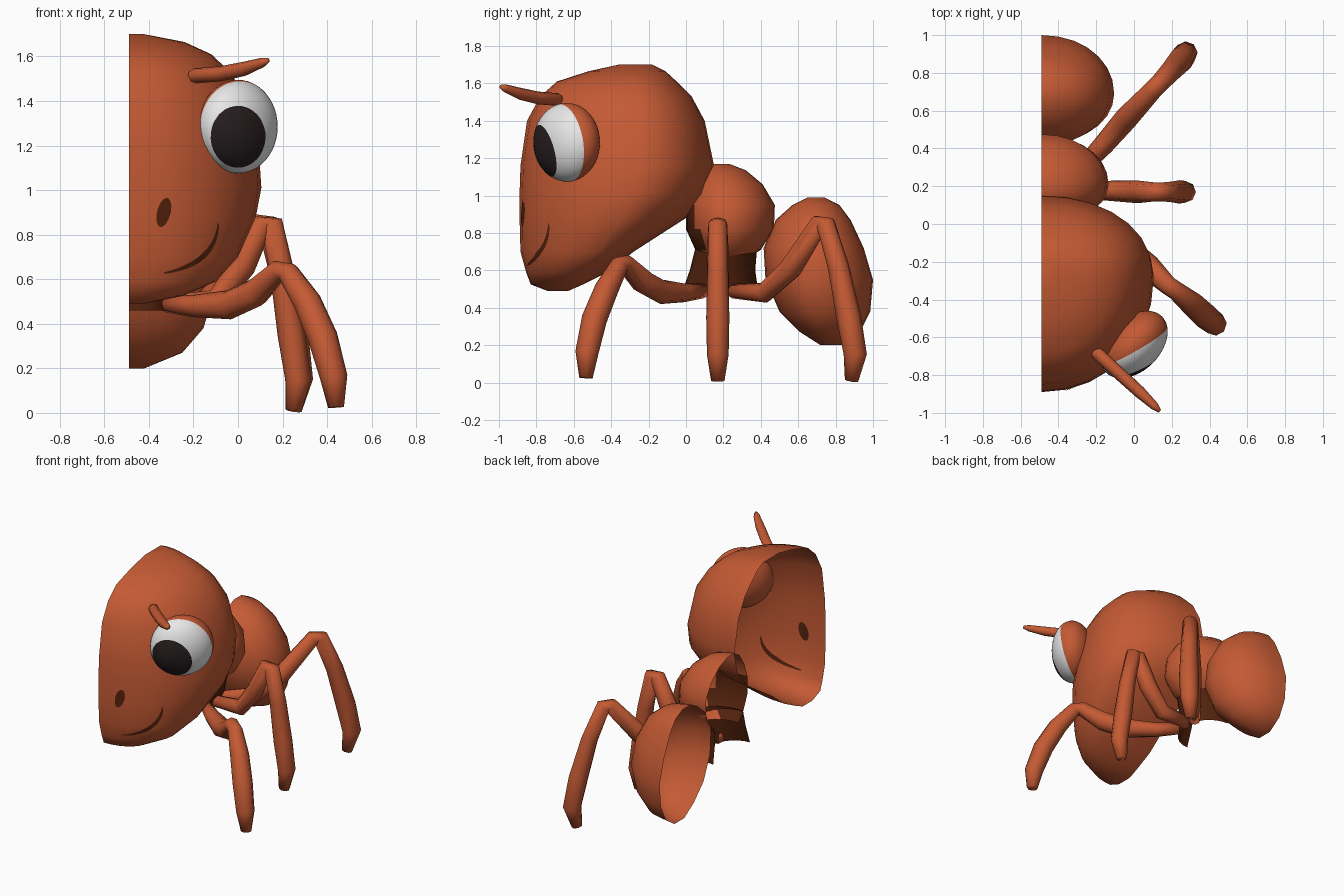
import bpy, bmesh, math
from mathutils import Vector
from mathutils.bvhtree import BVHTree

if "Cube" in bpy.data.objects:
    bpy.data.objects.remove(bpy.data.objects["Cube"])

CX = -0.49  # open centre plane of the half body


def material(name, rgb):
    m = bpy.data.materials.new(name)
    m.diffuse_color = (*rgb, 1)
    m.use_nodes = True
    m.node_tree.nodes["Principled BSDF"].inputs["Base Color"].default_value = m.diffuse_color
    return m


ORANGE = material("rust_orange", (0.55, 0.102, 0.034))
DARK = material("dark_brown", (0.085, 0.016, 0.004))
WHITE = material("eye_white", (0.8, 0.8, 0.8))
BLACK = material("pupil_black", (0.02, 0.013, 0.014))


def finish(bm, name, mats):
    for f in bm.faces:
        f.smooth = True
    me = bpy.data.meshes.new(name)
    bm.to_mesh(me)
    ob = bpy.data.objects.new(name, me)
    bpy.context.collection.objects.link(ob)
    for m in mats:
        me.materials.append(m)
    return ob


def half_loft(rings, n=14, top=True, bottom=True, power=0.97):
    """Half shell from rings (z, front y, widest y, back y, half width), top to bottom."""
    bm = bmesh.new()
    loops = []
    for z, yf, ym, yb, w in rings:
        loop = []
        for i in range(n + 1):
            t = math.pi * i / n
            s, c = abs(math.sin(t)) ** power, math.cos(t)
            r = ym - yf if c > 0 else yb - ym
            y = ym - math.copysign(abs(c) ** power, c) * r
            loop.append(bm.verts.new((CX + w * s, y, z)))
        loops.append(loop)
    for a, b in zip(loops, loops[1:]):
        for i in range(n):
            bm.faces.new((a[i], b[i], b[i + 1], a[i + 1]))
    if top:
        bm.faces.new(loops[0])
    if bottom:
        bm.faces.new(loops[-1][::-1])
    return bm


def tube(name, path, sides=8):
    """Tapered limb along points (x, y, z, radius) lying in one upright plane."""
    bm = bmesh.new()
    pts = [Vector(p[:3]) for p in path]
    span = pts[-1] - pts[0]
    side = Vector((-span.y, span.x, 0)).normalized()
    loops = []
    for i, p in enumerate(pts):
        tan = (pts[min(i + 1, len(pts) - 1)] - pts[max(i - 1, 0)]).normalized()
        up = tan.cross(side)
        loops.append([bm.verts.new(p + path[i][3] * (
            side * math.cos(2 * math.pi * k / sides) + up * math.sin(2 * math.pi * k / sides)))
            for k in range(sides)])
    for a, b in zip(loops, loops[1:]):
        for k in range(sides):
            j = (k + 1) % sides
            bm.faces.new((a[k], a[j], b[j], b[k]))
    bm.faces.new(loops[0])
    bm.faces.new(loops[-1])
    bmesh.ops.recalc_face_normals(bm, faces=bm.faces)
    return finish(bm, name, [ORANGE])


# Head
head = half_loft([
    (1.70, -0.36, -0.27, -0.18, 0.07),
    (1.665, -0.52, -0.27, -0.11, 0.25),
    (1.61, -0.69, -0.27, -0.05, 0.37),
    (1.53, -0.78, -0.26, 0.03, 0.455),
    (1.40, -0.85, -0.25, 0.10, 0.535),
    (1.16, -0.885, -0.25, 0.15, 0.585),
    (1.01, -0.89, -0.28, 0.11, 0.595),
    (0.88, -0.89, -0.34, 0.0, 0.57),
    (0.70, -0.885, -0.47, -0.28, 0.49),
    (0.59, -0.855, -0.60, -0.42, 0.39),
    (0.525, -0.83, -0.67, -0.55, 0.24),
    (0.49, -0.74, -0.69, -0.63, 0.07)])
surface = BVHTree.FromBMesh(head)
finish(head, "head", [ORANGE])


# Mouth and nostril: thin plates laid on both sides of the head shell
def face_mark(name, pairs):
    bm = bmesh.new()
    for off in (-0.004, 0.004):
        rows = []
        for pair in pairs:
            row = []
            for x, z in pair:
                hit = surface.ray_cast(Vector((x, -3, z)), Vector((0, 1, 0)))[0]
                row.append(bm.verts.new(hit + Vector((0, off, 0))))
            rows.append(row)
        for a, b in zip(rows, rows[1:]):
            f = bm.faces.new((a[0], b[0], b[1], a[1]))
            f.normal_update()
            if f.normal.y * off < 0:
                f.normal_flip()
    finish(bm, name, [DARK])


mouth = []
for i in range(25):
    t = i / 24
    p = Vector((-0.33, 0.628)) * (1 - t) ** 2 + Vector((-0.1, 0.67)) * 2 * t * (1 - t) \
        + Vector((-0.088, 0.85)) * t * t
    d = Vector((0.7 * t, -0.7)).normalized() * (0.004 + 0.008 * math.sin(math.pi * t))
    mouth.append(((p.x + d.x, p.y + d.y), (p.x - d.x, p.y - d.y)))
face_mark("mouth", mouth)

nostril = []
for i in range(13):
    a = math.pi * (0.03 + 0.94 * i / 12)
    z, w = 0.9 - 0.065 * math.cos(a), 0.031 * math.sin(a)
    x = -0.333 + (z - 0.9) * 0.2
    nostril.append(((x - w, z), (x + w, z)))
face_mark("nostril", nostril)

# Thorax with a dark neck, dark underside, and abdomen
thorax = half_loft([
    (1.17, 0.15, 0.19, 0.23, 0.06),
    (1.135, 0.09, 0.19, 0.32, 0.17),
    (1.06, 0.04, 0.2, 0.41, 0.27),
    (0.95, 0.0, 0.21, 0.475, 0.34),
    (0.82, 0.0, 0.21, 0.47, 0.355),
    (0.71, 0.05, 0.21, 0.40, 0.30),
    (0.65, 0.1, 0.21, 0.31, 0.2)], bottom=False)
for f in thorax.faces:
    c = f.calc_center_median()
    f.material_index = int(c.y < 0.1 and c.z < 1.0 and c.x < CX + 0.24)
finish(thorax, "thorax", [ORANGE, DARK])
finish(half_loft([
    (0.72, 0.05, 0.21, 0.38, 0.26),
    (0.60, 0.02, 0.21, 0.37, 0.22),
    (0.46, -0.03, 0.2, 0.39, 0.19)], top=False, bottom=False), "thorax_underside", [DARK])
finish(half_loft([
    (0.99, 0.65, 0.69, 0.74, 0.06),
    (0.95, 0.57, 0.69, 0.82, 0.18),
    (0.87, 0.48, 0.69, 0.88, 0.28),
    (0.72, 0.415, 0.69, 0.95, 0.36),
    (0.55, 0.425, 0.69, 1.0, 0.385),
    (0.38, 0.5, 0.7, 0.985, 0.335),
    (0.27, 0.61, 0.74, 0.93, 0.24),
    (0.20, 0.72, 0.77, 0.83, 0.07)]), "abdomen", [ORANGE])

# Eye: cut a unit ball along the lid and pupil edges, colour it,
# then flatten it and turn it 45 degrees outward (local y points out of the head)
eye = bmesh.new()
bmesh.ops.create_uvsphere(eye, u_segments=40, v_segments=24, radius=1)
lid_n, lid_c = Vector((-0.42, 1, -0.2)), 0.07
pupil_n, pupil_c = Vector((-0.53, 0.8, -0.3)).normalized(), 0.72
for n, c in ((lid_n, lid_c), (pupil_n, pupil_c)):
    bmesh.ops.bisect_plane(eye, geom=eye.verts[:] + eye.edges[:] + eye.faces[:],
                           plane_co=n * (c / n.length_squared), plane_no=n)
for f in eye.faces:
    c = f.calc_center_median()
    f.material_index = 2 if c.dot(pupil_n) > pupil_c else int(c.dot(lid_n) > lid_c)
along, out = Vector((0.707, 0.707, 0)), Vector((0.707, -0.707, 0))
for v in eye.verts:
    v.co = Vector((0.0, -0.638, 1.285)) + along * 0.21 * v.co.x + out * 0.14 * v.co.y \
        + Vector((0, 0, 0.21 * v.co.z))
bmesh.ops.recalc_face_normals(eye, faces=eye.faces)
finish(eye, "eye", [ORANGE, WHITE, BLACK])

# Antenna
tube("antenna", [(-0.215, -0.67, 1.515, 0.02), (-0.195, -0.685, 1.513, 0.034),
                 (-0.08, -0.79, 1.522, 0.034), (0.03, -0.89, 1.545, 0.032),
                 (0.11, -0.965, 1.573, 0.022), (0.135, -0.99, 1.583, 0.01)])

# Legs: hip, thigh, knee, shin, foot
tube("front_leg", [(-0.32, 0.09, 0.49, 0.04), (-0.2, -0.01, 0.48, 0.05),
                   (-0.04, -0.13, 0.485, 0.066), (0.08, -0.23, 0.54, 0.066),
                   (0.18, -0.325, 0.638, 0.05), (0.225, -0.355, 0.63, 0.05),
                   (0.31, -0.425, 0.50, 0.064), (0.38, -0.49, 0.34, 0.068),
                   (0.43, -0.53, 0.16, 0.062), (0.44, -0.535, 0.025, 0.036)])
tube("middle_leg", [(-0.32, 0.18, 0.49, 0.04), (-0.1, 0.175, 0.50, 0.055),
                    (0.02, 0.17, 0.66, 0.06), (0.11, 0.17, 0.855, 0.05),
                    (0.15, 0.17, 0.855, 0.05), (0.2, 0.17, 0.62, 0.055),
                    (0.24, 0.17, 0.35, 0.062), (0.27, 0.17, 0.15, 0.058),
                    (0.25, 0.17, 0.01, 0.036)])
tube("back_leg", [(-0.32, 0.25, 0.49, 0.04), (-0.16, 0.42, 0.48, 0.055),
                  (-0.04, 0.56, 0.61, 0.062), (0.105, 0.715, 0.855, 0.05),
                  (0.135, 0.745, 0.855, 0.05), (0.2, 0.815, 0.62, 0.057),
                  (0.25, 0.87, 0.35, 0.066), (0.275, 0.905, 0.15, 0.062),
                  (0.25, 0.885, 0.01, 0.036)])
